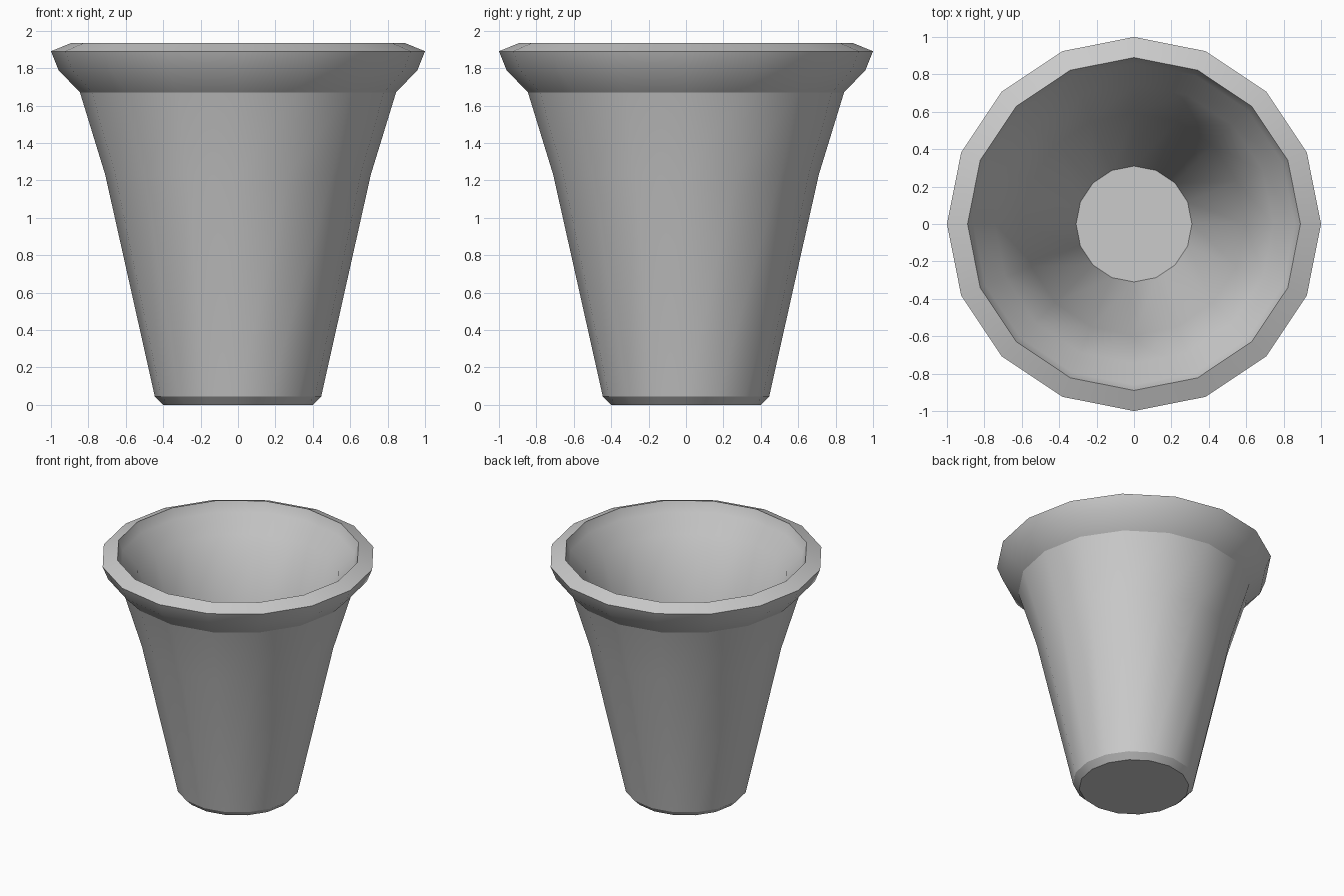
import bpy
import bmesh
import math

cube = bpy.data.objects.get("Cube")
if cube:
    bpy.data.objects.remove(cube, do_unlink=True)

SIDES = 16

# Radius and height: outer wall upwards, over the lip, inner wall down to the floor
PROFILE = [
    (0.40, 0.0), (0.445, 0.045), (0.71, 1.23), (0.845, 1.67), (0.96, 1.79), (1.0, 1.89),
    (0.89, 1.935), (0.86, 1.855), (0.745, 1.73), (0.595, 1.26), (0.31, 0.11),
]


def make_material(name, colour):
    mat = bpy.data.materials.new(name)
    mat.use_nodes = True
    mat.diffuse_color = colour
    mat.node_tree.nodes["Principled BSDF"].inputs["Base Color"].default_value = colour
    return mat


def lathe(name, profile, mat):
    bm = bmesh.new()
    rings = []
    for radius, z in profile:
        angles = [math.tau * i / SIDES for i in range(SIDES)]
        rings.append([bm.verts.new((radius * math.cos(a), radius * math.sin(a), z)) for a in angles])
    for low, high in zip(rings, rings[1:]):
        for i in range(SIDES):
            j = (i + 1) % SIDES
            bm.faces.new((low[i], low[j], high[j], high[i]))
    # Underside and inner floor
    bm.faces.new(rings[0][::-1])
    bm.faces.new(rings[-1])
    mesh = bpy.data.meshes.new(name)
    bm.to_mesh(mesh)
    bm.free()
    mesh.materials.append(mat)
    obj = bpy.data.objects.new(name, mesh)
    bpy.context.collection.objects.link(obj)
    return obj


# Flared hollow pot
pot = lathe("flared_pot", PROFILE, make_material("light grey", (0.6, 0.6, 0.6, 1.0)))
bpy.ops.object.select_all(action="DESELECT")
pot.select_set(True)
bpy.context.view_layer.objects.active = pot
bpy.ops.object.shade_smooth_by_angle(angle=math.radians(25))
